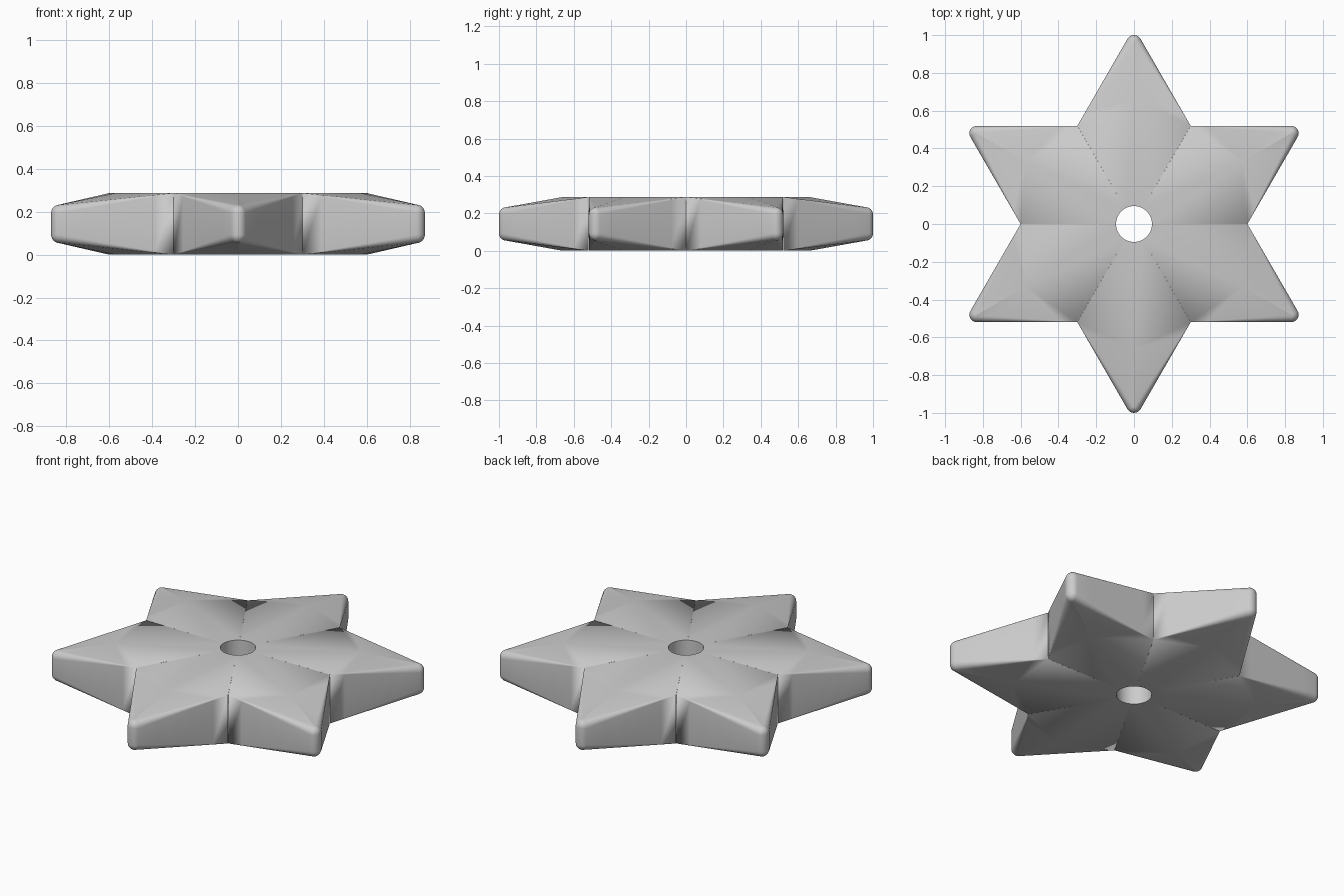
import bpy, bmesh
from math import sin, cos, radians

if "Cube" in bpy.data.objects:
    bpy.data.objects.remove(bpy.data.objects["Cube"])

H = 0.287        # full thickness
MID = H / 2
DROP = 0.054     # how far each face falls toward a tip
R = 0.04         # rounding at the tips
HOLE = 0.095
STEPS, ARC = 6, 8

bm = bmesh.new()


def place(u, v, z, a):
    return bm.verts.new((u * cos(a) - v * sin(a), u * sin(a) + v * cos(a), z))


def point_outline():
    """One star point along +u: (u, v, normal angle, blend 0..1 toward tip)."""
    base, tip = (0.52, -0.30), (0.96 + R * 0.5, -R * 0.866)
    side = []
    for i in range(7):
        t = i / 6
        side.append((base[0] + (tip[0] - base[0]) * t,
                     base[1] + (tip[1] - base[1]) * t, -60, t))
    arc = []
    for i in range(1, ARC):
        n = -60 + 120 * i / ARC
        arc.append((0.96 + R * cos(radians(n)), R * sin(radians(n)), n, 1))
    return side + arc + [(u, -v, -n, t) for u, v, n, t in reversed(side)]


for k in range(6):
    a = radians(90 + 60 * k)
    columns = []
    # Rounded side wall, its fillet fading out at the inner corners
    for u, v, n, t in point_outline():
        r = R * 0.98 * t
        half = MID - DROP * t - r
        col = []
        for s in (-1, 1):
            for i in range(STEPS + 1):
                b = radians(90 * i / STEPS if s > 0 else 90 - 90 * i / STEPS)
                inset = r * (1 - cos(b))
                col.append(place(u - inset * cos(radians(n)),
                                 v - inset * sin(radians(n)),
                                 MID + s * (half + r * sin(b)), a))
        columns.append(col)
    for c, d in zip(columns, columns[1:]):
        for j in range(len(c) - 1):
            bm.faces.new((c[j], d[j], d[j + 1], c[j + 1]))
    # Sloped point faces and flat centre, top and bottom
    rims = []
    for idx, z in ((0, 0.0), (-1, H)):
        axis = place(0.66, 0, z, a)
        for c, d in zip(columns, columns[1:]):
            bm.faces.new((axis, c[idx], d[idx]))
        rim = [place(HOLE * cos(radians(g)), HOLE * sin(radians(g)), z, a)
               for g in range(30, -31, -6)]
        bm.faces.new([columns[0][idx], axis, columns[-1][idx]] + rim)
        rims.append(rim)
    # Hole wall
    lo, hi = rims
    for j in range(len(lo) - 1):
        bm.faces.new((lo[j], lo[j + 1], hi[j + 1], hi[j]))

bmesh.ops.remove_doubles(bm, verts=bm.verts[:], dist=0.0002)
bmesh.ops.recalc_face_normals(bm, faces=bm.faces[:])
mesh = bpy.data.meshes.new("star_bead")
bm.to_mesh(mesh)
bm.free()
star = bpy.data.objects.new("star_bead", mesh)
bpy.context.collection.objects.link(star)
bpy.context.view_layer.objects.active = star
star.select_set(True)
bpy.ops.object.shade_smooth_by_angle(angle=radians(30))
